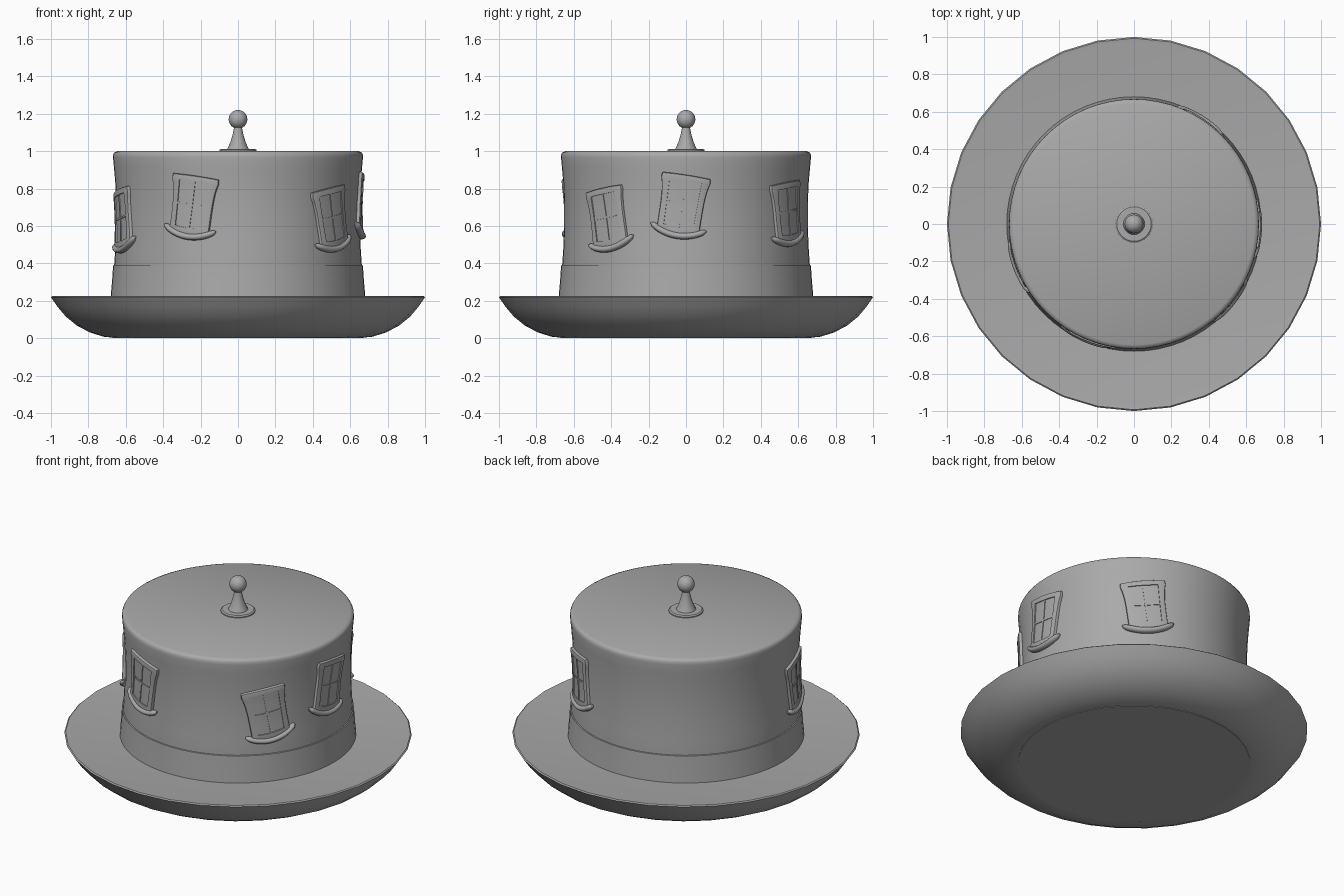
import bpy, bmesh, math

if "Cube" in bpy.data.objects:
    bpy.data.objects.remove(bpy.data.objects["Cube"])

grey = bpy.data.materials.new("plain grey")
grey.diffuse_color = (0.4, 0.4, 0.4, 1)
grey.use_nodes = True
grey.node_tree.nodes["Principled BSDF"].inputs["Base Color"].default_value = grey.diffuse_color


def finish(name, bm, angle=35):
    bmesh.ops.recalc_face_normals(bm, faces=bm.faces)
    me = bpy.data.meshes.new(name)
    bm.to_mesh(me)
    bm.free()
    me.materials.append(grey)
    ob = bpy.data.objects.new(name, me)
    bpy.context.collection.objects.link(ob)
    bpy.ops.object.select_all(action='DESELECT')
    ob.select_set(True)
    bpy.context.view_layer.objects.active = ob
    bpy.ops.object.shade_smooth_by_angle(angle=math.radians(angle))
    return ob


def skin(bm, rings, closed=True):
    """Bridge successive rings of vertices with quads."""
    for a, b in zip(rings, rings[1:]):
        n = len(a)
        for i in range(n if closed else n - 1):
            j = (i + 1) % n
            bm.faces.new((a[i], a[j], b[j], b[i]))


def lathe(name, profile, seg, angle=35):
    bm = bmesh.new()
    rings = []
    for r, z in profile:
        rings.append([bm.verts.new((r * math.cos(2 * math.pi * i / seg),
                                    r * math.sin(2 * math.pi * i / seg), z))
                      for i in range(seg)])
    skin(bm, rings)
    bm.faces.new(rings[0])
    bm.faces.new(rings[-1])
    return finish(name, bm, angle)


# Crown wall, gently waisted
WALL = [(0.662, 0.39), (0.656, 0.48), (0.651, 0.60), (0.651, 0.72),
        (0.656, 0.83), (0.663, 0.91), (0.668, 0.965)]


def wall_radius(z):
    for (r0, z0), (r1, z1) in zip(WALL, WALL[1:]):
        if z <= z1:
            return r0 + (r1 - r0) * (z - z0) / (z1 - z0)
    return WALL[-1][0]


# Saucer-shaped brim, crown and hat band
lathe("brim", [(0.67, 0.003), (0.72, 0.008), (0.79, 0.03), (0.86, 0.066),
               (0.92, 0.115), (0.965, 0.168), (0.995, 0.212),
               (1.0, 0.219), (0.993, 0.225), (0.975, 0.222)], 32)
lathe("base", [(0.67, 0.0), (0.67, 0.01)], 32)
lathe("crown", [(0.66, 0.2)] + WALL + [(0.667, 0.982), (0.661, 0.993), (0.645, 1.0)], 64, 50)
lathe("hat_band", [(0.682, 0.2), (0.68, 0.23), (0.673, 0.31), (0.668, 0.388), (0.655, 0.392)], 64)

# Finial: disc, tapered stem and ball
lathe("finial_disc", [(0.1, 0.995), (0.1, 1.006), (0.092, 1.012), (0.06, 1.012)], 32)
lathe("finial_stem", [(0.06, 1.005), (0.054, 1.018), (0.042, 1.045), (0.031, 1.08),
                      (0.024, 1.11), (0.02, 1.14)], 24)
lathe("finial_ball", [(0.05 * math.sin(math.pi * k / 16), 1.17 - 0.05 * math.cos(math.pi * k / 16))
                      for k in range(1, 16)], 32, 60)


def wrap(u, v, depth, az, zc, roll):
    """Roll a flat window point and wrap it on to the crown wall."""
    x = u * math.cos(roll) - v * math.sin(roll)
    z = zc + u * math.sin(roll) + v * math.cos(roll)
    r = wall_radius(z) + depth
    a = az + x / 0.655
    return (r * math.cos(a), r * math.sin(a), z)


def body(a, b, inset=0.0):
    """Flared window body for a, b in -1..1."""
    t = (b + 1) / 2
    w = 0.114 + 0.026 * t ** 5
    if b > 0.9:
        w -= 0.012 * ((b - 0.9) / 0.1) ** 2
    u = a * (w - inset)
    v = b * (0.158 - inset) + 0.008 + 0.03 * (a * a - 0.5) * (1 - t) + 0.004 * t * (1 - a * a)
    return u, v


def pane(a, b):
    """Glass area inside the frame."""
    return a * (0.082 + 0.003 * b), b * 0.125 + 0.012 + 0.006 * a * a * (1 - b) / 2


N = 12
STEP = [-1 + 2 * i / N for i in range(N + 1)]
BORDER = ([(s, -1) for s in STEP] + [(1, s) for s in STEP[1:]] +
          [(s, 1) for s in STEP[-2::-1]] + [(-1, s) for s in STEP[-2:0:-1]])


def window(label, az, zc, roll):
    az, roll = math.radians(az), math.radians(roll)

    def vert(bm, uv, d):
        return bm.verts.new(wrap(uv[0], uv[1], d, az, zc, roll))

    # raised frame with rounded outer edge
    bm = bmesh.new()
    rings = [[vert(bm, body(a, b, i), d) for a, b in BORDER]
             for i, d in ((0, -0.015), (0, 0.011), (0.003, 0.016), (0.009, 0.018))]
    rings += [[vert(bm, pane(a, b), d) for a, b in BORDER] for d in (0.018, 0.011)]
    skin(bm, rings)
    finish(label + "_frame", bm)

    # glass
    bm = bmesh.new()
    skin(bm, [[vert(bm, pane(a, b), 0.012) for a in STEP] for b in STEP], False)
    finish(label + "_glass", bm)

    # glazing bars
    bm = bmesh.new()
    for flip in (False, True):
        rows = []
        for s in STEP:
            row = []
            for e, d in ((-1, 0.011), (-1, 0.016), (1, 0.016), (1, 0.011)):
                p = pane(0, s) if flip else pane(s, 0)
                row.append(vert(bm, (p[0] + 0.005 * e * flip, p[1] + 0.005 * e * (not flip)), d))
            rows.append(row)
        skin(bm, rows, False)
    finish(label + "_bars", bm)

    # curved sill with upturned tips
    bm = bmesh.new()
    rings = []
    for k in range(25):
        s = -1 + k / 12
        u = 0.15 * s
        v = -0.158 + 0.046 * s * s
        h = 0.005 + 0.013 * math.sqrt(max(0, 1 - s ** 6))
        ring = []
        for j in range(12):
            c = 2 * math.pi * j / 12
            ring.append(vert(bm, (u - 0.3 * s * h * math.cos(c), v + h * math.cos(c)),
                             0.006 + 1.4 * h * math.sin(c)))
        rings.append(ring)
    skin(bm, rings)
    bm.faces.new(rings[0])
    bm.faces.new(rings[-1])
    finish(label + "_sill", bm, 50)


# Five crooked windows around the crown: azimuth, height, roll
for i, (az, zc, roll) in enumerate([(248, 0.70, -8), (-40, 0.635, 10), (-2, 0.705, -9),
                                    (56, 0.665, 7), (199, 0.63, 9)]):
    window("window_%d" % (i + 1), az, zc, roll)
